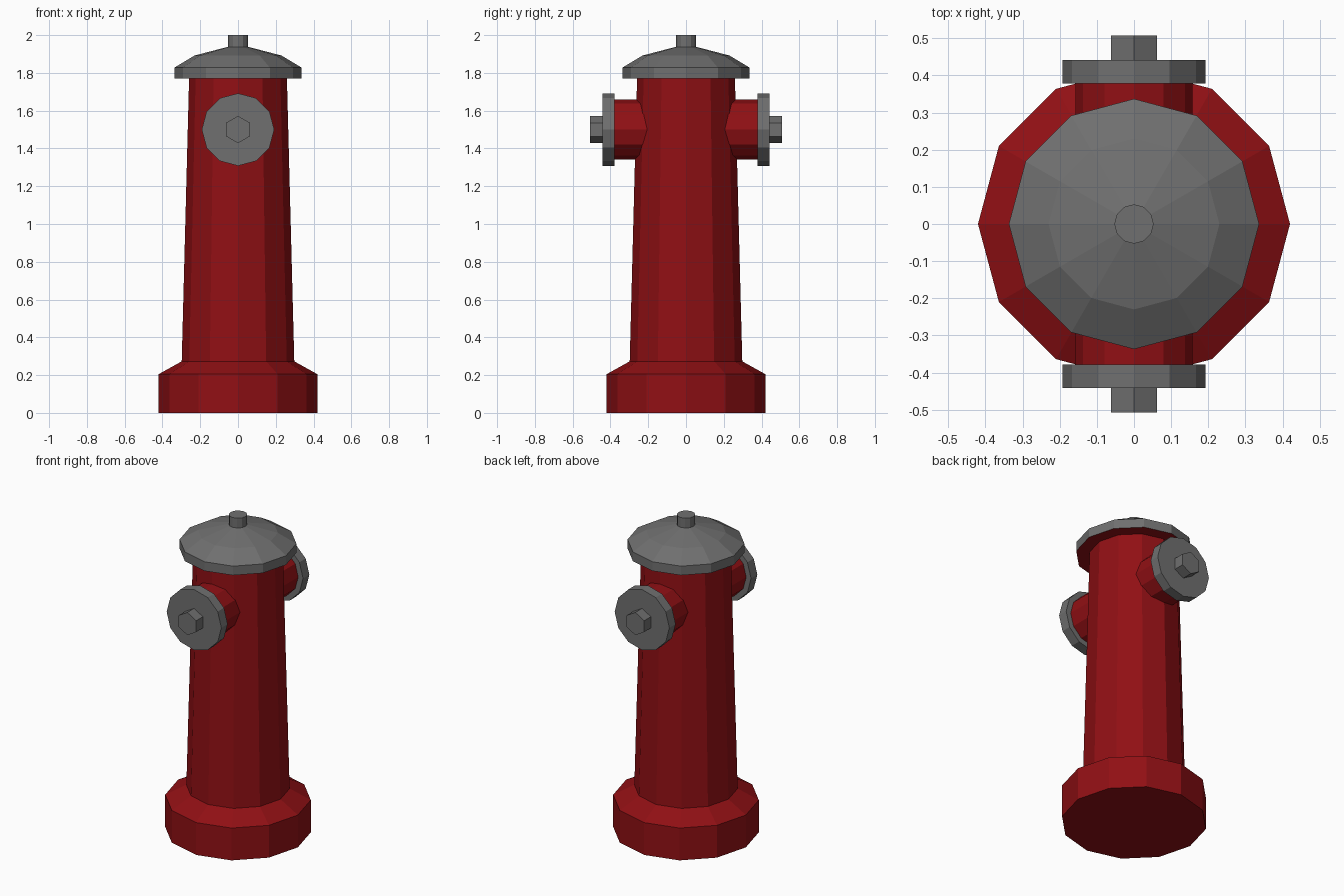
import bpy, bmesh
from math import sin, cos, pi

if "Cube" in bpy.data.objects:
    bpy.data.objects.remove(bpy.data.objects["Cube"])


def material(name, rgb):
    m = bpy.data.materials.new(name)
    m.diffuse_color = (*rgb, 1)
    m.use_nodes = True
    m.node_tree.nodes["Principled BSDF"].inputs["Base Color"].default_value = m.diffuse_color
    return m


red = material("red_paint", (0.28, 0.005, 0.007))
grey = material("grey_metal", (0.16, 0.16, 0.16))


def lathe(name, profile, sides, place, mat, cap_start=False, cap_end=False):
    """Turn (radius, height) points into a faceted solid; place maps it into the world."""
    bm = bmesh.new()
    rings = [[bm.verts.new(place(r * cos(2 * pi * i / sides), r * sin(2 * pi * i / sides), h))
              for i in range(sides)] for r, h in profile]
    for a, b in zip(rings, rings[1:]):
        for i in range(sides):
            j = (i + 1) % sides
            bm.faces.new((a[i], a[j], b[j], b[i]))
    if cap_start:
        bm.faces.new(rings[0][::-1])
    if cap_end:
        bm.faces.new(rings[-1])
    mesh = bpy.data.meshes.new(name)
    bm.to_mesh(mesh)
    bm.free()
    mesh.materials.append(mat)
    ob = bpy.data.objects.new(name, mesh)
    bpy.context.collection.objects.link(ob)


def upright(x, y, z):
    return (x, y, z)


# Foot, tapered barrel and underside of the bonnet flange
lathe("barrel", [(0.42, 0), (0.42, 0.205), (0.298, 0.273), (0.259, 1.77), (0.337, 1.77)],
      12, upright, red, cap_start=True)

# Domed bonnet with its top stud
lathe("bonnet", [(0.337, 1.77), (0.337, 1.828), (0.23, 1.892), (0.053, 1.938), (0.053, 2.0)],
      12, upright, grey, cap_end=True)

# Front and back outlets, each with a cap and a hexagonal nut
for side, s in (("front", -1), ("back", 1)):
    def outward(x, y, h, s=s):
        return (s * y, s * h, 1.5 + x)

    lathe(side + "_outlet", [(0.158, 0.2), (0.158, 0.378)], 12, outward, red)
    lathe(side + "_outlet_cap", [(0.192, 0.378), (0.192, 0.441)], 12, outward, grey, True, True)
    lathe(side + "_outlet_nut", [(0.072, 0.441), (0.072, 0.508)], 6, outward, grey, cap_end=True)
